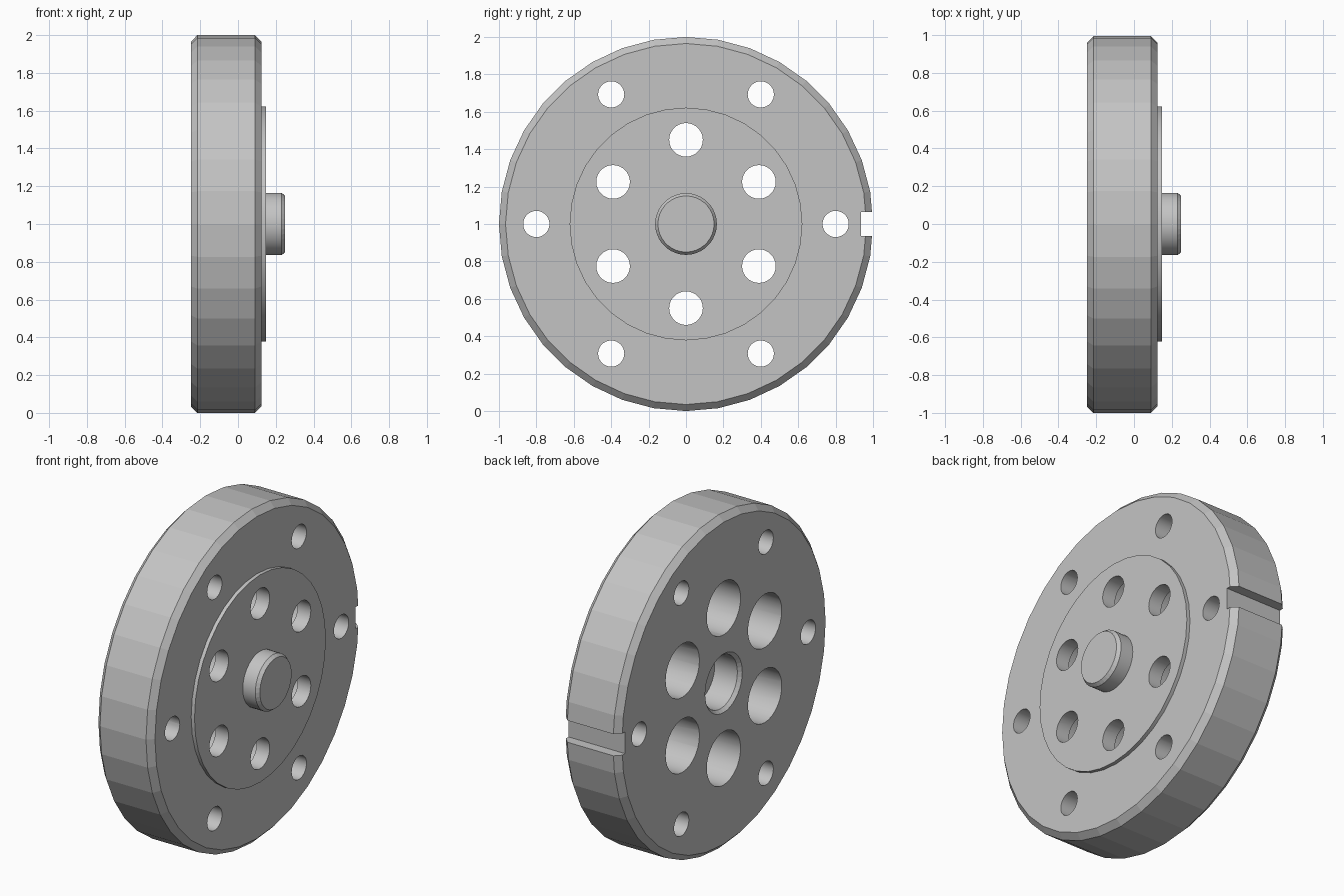
import bpy, bmesh
from math import sin, cos, pi, radians

if "Cube" in bpy.data.objects:
    bpy.data.objects.remove(bpy.data.objects["Cube"], do_unlink=True)

steel = bpy.data.materials.new("steel grey")
steel.use_nodes = True
GREY = (0.55, 0.55, 0.55, 1)
steel.diffuse_color = GREY
steel.node_tree.nodes["Principled BSDF"].inputs["Base Color"].default_value = GREY


def lathe(bm, profile, sides, y=0.0, z=0.0):
    """Turn an (x, radius) profile about an axis along x, capping both ends."""
    rings = []
    for x, r in profile:
        angles = [2 * pi * i / sides for i in range(sides)]
        rings.append([bm.verts.new((x, y + r * cos(a), z + r * sin(a))) for a in angles])
    for a, b in zip(rings, rings[1:]):
        for i in range(sides):
            j = (i + 1) % sides
            bm.faces.new((a[i], a[j], b[j], b[i]))
    bm.faces.new(rings[0])
    bm.faces.new(rings[-1])


def finish(bm, name):
    bmesh.ops.recalc_face_normals(bm, faces=bm.faces)
    mesh = bpy.data.meshes.new(name)
    bm.to_mesh(mesh)
    bm.free()
    mesh.materials.append(steel)
    obj = bpy.data.objects.new(name, mesh)
    obj.location.z = 1
    bpy.context.collection.objects.link(obj)
    return obj


BACK, FACE, PLATE, TIP = -0.25, 0.125, 0.147, 0.25

# Disc with chamfered rim, raised plate, centre boss and blind rear recess
bm = bmesh.new()
lathe(bm, [(BACK + 0.17, 0.158), (BACK + 0.02, 0.158), (BACK, 0.176),
           (BACK, 0.965), (BACK + 0.035, 1), (FACE - 0.035, 1), (FACE, 0.965),
           (FACE, 0.622), (PLATE, 0.622), (PLATE, 0.165),
           (TIP - 0.02, 0.165), (TIP, 0.15)], 36)
body = finish(bm, "flanged_disc")

# Cutters: plain outer bolt holes, stepped inner holes and the rim notch
bm = bmesh.new()
for k in range(6):
    a = radians(60 * k)
    lathe(bm, [(-0.4, 0.07), (0.4, 0.07)], 28, 0.8 * cos(a), 0.8 * sin(a))
    b = a + radians(30)
    lathe(bm, [(-0.4, 0.16), (0.06, 0.16), (0.06, 0.09), (0.4, 0.09)],
          28, 0.45 * cos(b), 0.45 * sin(b))
notch = bmesh.ops.create_cube(bm, size=1)["verts"]
for v in notch:
    v.co.y = 1.0 + v.co.y * 0.13
    v.co.z *= 0.13
cutter = finish(bm, "hole_cutter")
cutter.hide_render = True

# Cut the holes, keep the result as a plain mesh and drop the cutter
cut = body.modifiers.new("holes", "BOOLEAN")
cut.operation = "DIFFERENCE"
cut.solver = "EXACT"
cut.object = cutter
bpy.context.view_layer.update()
graph = bpy.context.evaluated_depsgraph_get()
result = bpy.data.meshes.new_from_object(body.evaluated_get(graph))
body.modifiers.clear()
body.data = result
bpy.data.objects.remove(cutter, do_unlink=True)

# Small hole walls are smooth, the large turned rim stays faceted
for p in result.polygons:
    y, z = p.center.y, p.center.z
    p.use_smooth = abs(p.normal.x) < 0.1 and (y * y + z * z) ** 0.5 < 0.9
bpy.context.view_layer.objects.active = body
for e in result.edges:
    e.use_edge_sharp = False
bm = bmesh.new()
bm.from_mesh(result)
for e in bm.edges:
    e.smooth = len(e.link_faces) == 2 and e.calc_face_angle(0) < radians(30)
bm.to_mesh(result)
bm.free()
